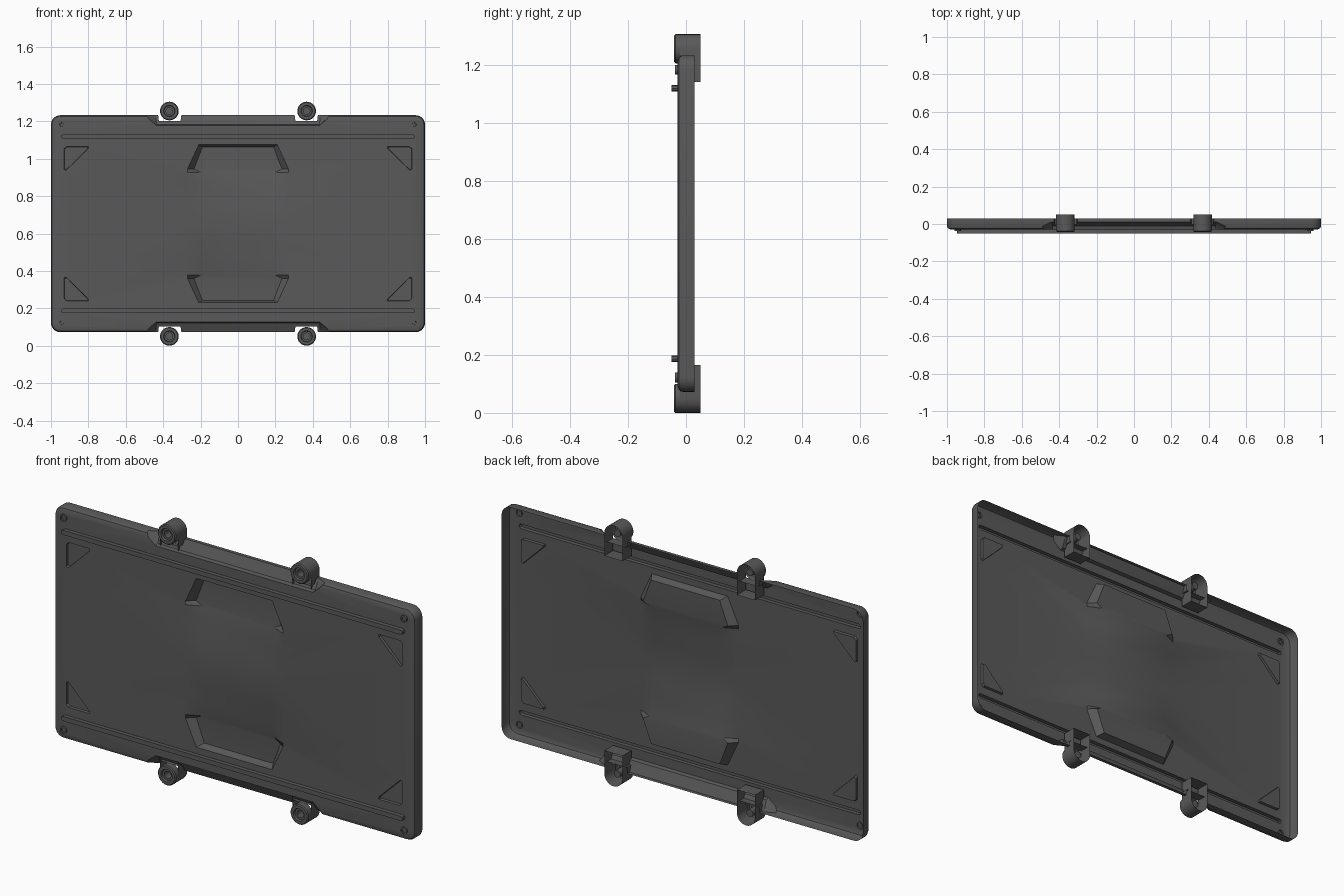
import bpy, bmesh
from math import sin, cos, pi, radians

if "Cube" in bpy.data.objects:
    bpy.data.objects.remove(bpy.data.objects["Cube"])

ZC = 0.6525      # mid height of the model
FRONT = -0.03    # y of the front sheet
BACK = 0.03

mat = bpy.data.materials.new("dark_grey")
mat.diffuse_color = (0.1, 0.1, 0.1, 1)
mat.use_nodes = True
mat.node_tree.nodes["Principled BSDF"].inputs["Base Color"].default_value = mat.diffuse_color


def finish(bm, name, smooth=30):
    me = bpy.data.meshes.new(name)
    bm.to_mesh(me)
    bm.free()
    ob = bpy.data.objects.new(name, me)
    bpy.context.collection.objects.link(ob)
    me.materials.append(mat)
    bpy.ops.object.select_all(action='DESELECT')
    ob.select_set(True)
    bpy.context.view_layer.objects.active = ob
    bpy.ops.object.shade_smooth_by_angle(angle=radians(smooth))
    return ob


def ring(bm, pts):
    return [bm.verts.new((x, y, ZC + h)) for x, h, y in pts]


def bridge(bm, a, b, closed=True):
    n = len(a)
    for i in range(n if closed else n - 1):
        j = (i + 1) % n
        bm.faces.new((a[i], a[j], b[j], b[i]))


def circle(cx, ch, r, n=16):
    return [(cx + r * cos(2 * pi * i / n), ch + r * sin(2 * pi * i / n)) for i in range(n)]


# ---- plate: one thin sheet with rim, notches, ribs and recesses ----
bm = bmesh.new()

# quarter outline; each station holds four (x, h, y) points from front edge to back edge
def notch(x, top, y):
    return [(x, 0.525, FRONT), (x, 0.53, -0.012), (x, top, y), (x, top, BACK)]

quarter = [notch(0.303, 0.58, 0.012), notch(0.307, 0.55, -0.003),
           notch(0.423, 0.55, -0.003), notch(0.427, 0.58, 0.012),
           [(0.435, 0.525, FRONT), (0.436, 0.53, -0.012), (0.44, 0.58, 0.012), (0.44, 0.58, BACK)],
           [(0.475, 0.557, FRONT), (0.485, 0.574, -0.024), (0.49, 0.58, -0.012), (0.49, 0.58, BACK)]]
for i in range(7):
    a = pi / 2 * (1 - i / 6)
    quarter.append([(0.95 + r * cos(a), 0.53 + r * sin(a), y) for r, y in
                    ((0.027, FRONT), (0.044, -0.024), (0.05, -0.012), (0.05, BACK))])

stations = []
for sx, sh in ((1, 1), (1, -1), (-1, -1), (-1, 1)):
    part = [[(x * sx, h * sh, y) for x, h, y in s] for s in quarter]
    stations += part if sx * sh > 0 else part[::-1]
rims = [ring(bm, [s[k] for s in stations]) for k in range(4)]
for a, b in zip(rims, rims[1:]):
    bridge(bm, a, b)
loops = [rims[0]]


def feature(pts, *levels):
    """Hole in the sheet whose wall is pushed to each (scale, y) level and capped."""
    cx = sum(p[0] for p in pts) / len(pts)
    ch = sum(p[1] for p in pts) / len(pts)
    prev = ring(bm, [(x, h, FRONT) for x, h in pts])
    loops.append(prev)
    for s, y in levels:
        nxt = ring(bm, [(cx + (x - cx) * s, ch + (h - ch) * s, y) for x, h in pts])
        bridge(bm, prev, nxt)
        prev = nxt
    bm.faces.new(prev)


# raised ribs, corner bosses and triangular corner recesses
tri = [(0.93, 0.29), (0.93, 0.40), (0.917, 0.4125), (0.80, 0.4125), (0.80, 0.402), (0.92, 0.285)]
for sh in (1, -1):
    rib = [(0.9345 * s + 0.0115 * cos(a), 0.466 * sh + 0.0115 * sin(a))
           for s, a0 in ((1, -pi / 2), (-1, pi / 2))
           for a in [a0 + pi * i / 4 for i in range(5)]]
    feature(rib, (1, -0.05))
    for sx in (1, -1):
        feature(circle(0.943 * sx, 0.53 * sh, 0.0175, 14), (1, -0.038), (0.6, -0.038), (0.55, -0.033))
        feature([(x * sx, h * sh) for x, h in tri], (0.95, FRONT + 0.012))

# central recess: deep at top and bottom, swelling to nearly flush in the middle
rows = [(0.4225, 0.21, 0.41, 0.19, 0.035), (0.2925, 0.27, 0.2925, 0.235, 0.035),
        (0.275, 0.27, 0.275, 0.20, 0.031), (0.19, 0.27, 0.19, 0.19, 0.025),
        (0.10, 0.27, 0.10, 0.19, 0.012), (0, 0.27, 0, 0.19, 0.006)]
rows += [(-a, b, -c, d, e) for a, b, c, d, e in rows[-2::-1]]
cols = [ring(bm, [(-b, a, FRONT) for a, b, c, d, e in rows]),
        ring(bm, [(-d, c, FRONT + e) for a, b, c, d, e in rows]),
        ring(bm, [(d, c, FRONT + e) for a, b, c, d, e in rows]),
        ring(bm, [(b, a, FRONT) for a, b, c, d, e in rows])]
for a, b in zip(cols, cols[1:]):
    bridge(bm, a, b, closed=False)
for k in (0, -1):
    bm.faces.new([c[k] for c in cols])
loops.append(cols[0] + cols[3][::-1])

# fill the front sheet between the outline and all the openings
edges = []
for lp in loops:
    for i, v in enumerate(lp):
        w = lp[(i + 1) % len(lp)]
        edges.append(bm.edges.get((v, w)) or bm.edges.new((v, w)))
bmesh.ops.triangle_fill(bm, use_beauty=True, use_dissolve=False, edges=edges, normal=(0, -1, 0))
bmesh.ops.recalc_face_normals(bm, faces=bm.faces)
if sum(f.normal.y * f.calc_area() for f in bm.faces) > 0:
    bmesh.ops.reverse_faces(bm, faces=bm.faces)
finish(bm, "plate")


# ---- four mounting lugs: round front barrel and open U-shaped housing behind ----
def lug(name, sx, sh):
    cx, ch, r = 0.367 * sx, 0.6025 * sh, 0.05
    bm = bmesh.new()
    prev = None
    for rad, y in ((r, -0.005), (r, -0.037), (0.045, -0.042), (0.031, -0.042),
                   (0.028, -0.032), (0.018, -0.032), (0.018, 0.02)):
        cur = ring(bm, [(x, h, y) for x, h in circle(cx, ch, rad, 24)])
        if prev:
            bridge(bm, prev, cur)
        prev = cur
    bm.faces.new(prev)
    bmesh.ops.recalc_face_normals(bm, faces=bm.faces)
    # U-shaped wall
    prof = [(r, -0.115)] + [(r * cos(pi * i / 12), r * sin(pi * i / 12)) for i in range(13)] + [(-r, -0.115)]
    u = [ring(bm, [(cx + x, ch + h * sh, y) for x, h in prof]) for y in (-0.02, 0.05)]
    bridge(bm, *(u if sh > 0 else u[::-1]))
    # cross web closing the gap under the barrel
    web = [ring(bm, [(cx - r, ch - 0.053 * sh, y), (cx + r, ch - 0.053 * sh, y)]) for y in (-0.02, 0.03)]
    bridge(bm, web[0], web[1], closed=False)
    finish(bm, name)


for sx, side in ((-1, "left"), (1, "right")):
    for sh, level in ((1, "top"), (-1, "bottom")):
        lug(f"lug_{level}_{side}", sx, sh)
